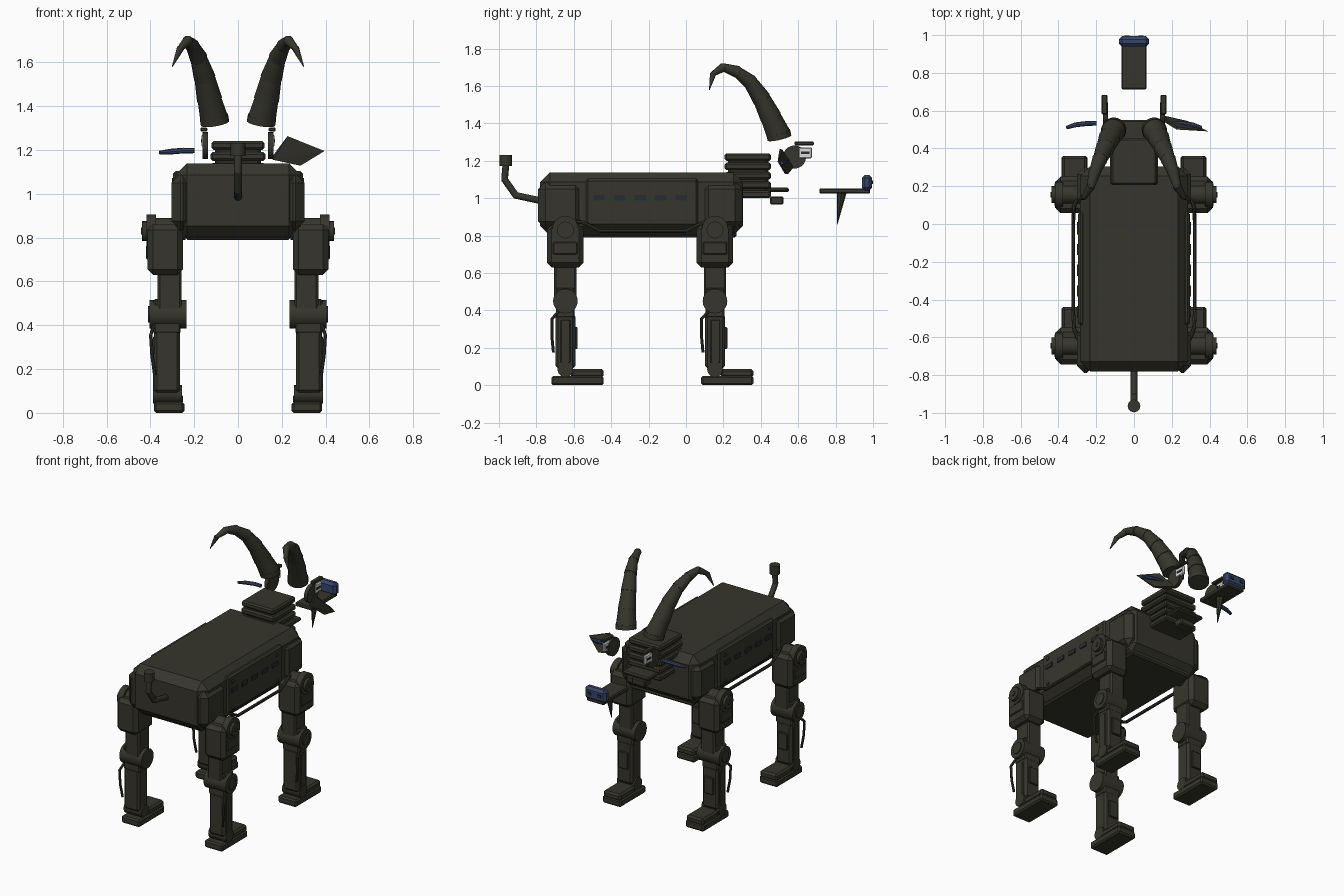
import bpy, bmesh, math
from mathutils import Vector, Matrix

if "Cube" in bpy.data.objects:
    bpy.data.objects.remove(bpy.data.objects["Cube"])


def material(name, c):
    m = bpy.data.materials.new(name)
    m.diffuse_color = (*c, 1)
    m.use_nodes = True
    m.node_tree.nodes["Principled BSDF"].inputs["Base Color"].default_value = m.diffuse_color
    return m


DARK = material("dark olive metal", (0.037, 0.036, 0.026))
SLOT = material("dark slate", (0.022, 0.025, 0.032))
BLUE = material("muted blue", (0.038, 0.060, 0.140))
WHITE = material("eye white", (0.72, 0.72, 0.72))


def finish(name, bm, mat, smooth=False):
    bmesh.ops.recalc_face_normals(bm, faces=bm.faces)
    me = bpy.data.meshes.new(name)
    bm.to_mesh(me)
    bm.free()
    me.materials.append(mat)
    ob = bpy.data.objects.new(name, me)
    bpy.context.collection.objects.link(ob)
    if smooth:
        bpy.context.view_layer.objects.active = ob
        ob.select_set(True)
        bpy.ops.object.shade_smooth_by_angle(angle=math.radians(35))
        ob.select_set(False)
    return ob


def box(name, x, y, z, mat=DARK, bevel=0.0):
    """Box from (min, max) ranges, optionally chamfered."""
    bm = bmesh.new()
    bmesh.ops.create_cube(bm, size=1)
    for v in bm.verts:
        for i, (a, b) in enumerate((x, y, z)):
            v.co[i] = (a + b) / 2 + v.co[i] * (b - a)
    if bevel:
        bmesh.ops.bevel(bm, geom=bm.edges[:], offset=bevel, segments=1, affect='EDGES')
    return finish(name, bm, mat)


def frustum(bm, a, b, r1, r2, n):
    a, b = Vector(a), Vector(b)
    d = b - a
    m = Matrix.Translation((a + b) / 2) @ d.to_track_quat('Z', 'Y').to_matrix().to_4x4()
    bmesh.ops.create_cone(bm, cap_ends=True, segments=n, radius1=r1, radius2=r2,
                          depth=d.length, matrix=m)


def rod(name, pts, radii, mat=DARK, n=16, step=0.0):
    """Chain of tapered sections; step adds a raised lip at each section base."""
    bm = bmesh.new()
    for i in range(len(pts) - 1):
        frustum(bm, pts[i], pts[i + 1], radii[i] + step, radii[i + 1], n)
        if 0 < i and not step:
            bmesh.ops.create_uvsphere(bm, u_segments=n, v_segments=6, radius=radii[i],
                                      matrix=Matrix.Translation(pts[i]))
    return finish(name, bm, mat, True)


def disc(name, x0, x1, y, z, r, mat=DARK, n=20):
    """Cylinder along x."""
    return rod(name, [(x0, y, z), (x1, y, z)], [r, r], mat, n)


def span(s, a, b):
    return tuple(sorted((s * a, s * b)))


# Torso
box("torso", (-0.285, 0.285), (-0.78, 0.305), (0.80, 1.138), DARK, 0.052)
box("belly_plate", (-0.24, 0.24), (-0.73, 0.27), (0.79, 0.84), DARK, 0.01)
for s, side in ((1, "right"), (-1, "left")):
    for tag, a, b in (("rear", -0.79, -0.55), ("front", 0.08, 0.302)):
        box(f"{side}_{tag}_corner_cap", span(s, 0.21, 0.303), (a, b), (0.835, 1.09), DARK, 0.04)
    box(f"{side}_side_panel", span(s, 0.26, 0.296), (-0.535, 0.065), (0.85, 1.105), DARK, 0.012)
    for i in range(5):
        y = -0.465 + 0.11 * i
        box(f"{side}_vent_{i}", span(s, 0.29, 0.303), (y - 0.03, y + 0.03), (0.988, 1.016), SLOT)
    for i, (y, z) in enumerate(((-0.48, 1.06), (-0.48, 0.88), (0.0, 1.06), (0.0, 0.88))):
        disc(f"{side}_bolt_{i}", s * 0.29, s * 0.302, y, z, 0.012, DARK, 10)
    rod(f"{side}_body_cable", [(s * 0.29, -0.62, 0.88), (s * 0.318, -0.55, 0.87),
                               (s * 0.322, -0.46, 0.825), (s * 0.322, 0.0, 0.825),
                               (s * 0.318, 0.09, 0.87), (s * 0.285, 0.20, 0.88)],
        [0.01] * 6, DARK, 8)

# Neck with stacked ribs
box("neck_core", (-0.105, 0.105), (0.225, 0.44), (1.0, 1.24), DARK, 0.015)
for i in range(5):
    z = 1.0 + 0.05 * i
    w = 0.126 if i < 4 else 0.122
    box(f"neck_rib_{i}", (-w, w), (0.207, 0.455), (z, z + 0.04), DARK, 0.01)
box("neck_front_plate", (-0.10, 0.10), (0.42, 0.55), (1.032, 1.056), DARK, 0.008)
box("throat_block", (-0.05, 0.05), (0.45, 0.52), (0.965, 1.01), DARK, 0.006)

# Jaw, nose and beard
box("jaw_plate", (-0.066, 0.066), (0.713, 0.985), (1.024, 1.052), DARK, 0.006)
box("nose", (-0.08, 0.08), (0.94, 0.994), (1.04, 1.125), BLUE, 0.016)
for s in (1, -1):
    box("nostril", span(s, 0.025, 0.05), (0.99, 0.999), (1.075, 1.095), SLOT)
rod("beard", [(0, 0.832, 1.03), (0, 0.808, 0.86)], [0.026, 0.002], DARK, 8)

# Eyes, brows and horns
for s, side in ((1, "right"), (-1, "left")):
    disc(f"{side}_eye_socket", s * 0.138, s * 0.163, 0.58, 1.22, 0.062)
    box(f"{side}_eye", span(s, 0.146, 0.166), (0.60, 0.674), (1.212, 1.272), WHITE, 0.006)
    box(f"{side}_pupil", span(s, 0.143, 0.169), (0.615, 0.66), (1.235, 1.249), SLOT)
    box(f"{side}_brow", span(s, 0.140, 0.172), (0.58, 0.684), (1.283, 1.303), DARK, 0.005)
    path = [(0.108, 0.495, 1.34), (0.130, 0.455, 1.43), (0.152, 0.405, 1.53),
            (0.180, 0.345, 1.62), (0.208, 0.275, 1.675), (0.228, 0.20, 1.70),
            (0.262, 0.145, 1.665), (0.300, 0.125, 1.58)]
    rad = [0.062, 0.055, 0.047, 0.038, 0.030, 0.021, 0.014, 0.002]
    pts = [(s * x, y, z) for x, y, z in path]
    rod(f"{side}_horn", pts, rad, DARK, 16, 0.003)
    bm = bmesh.new()
    for p, r in list(zip(pts, rad))[1:-1]:
        bmesh.ops.create_uvsphere(bm, u_segments=14, v_segments=8, radius=r,
                                  matrix=Matrix.Translation(p))
    finish(f"{side}_horn_joints", bm, DARK, True)
    rod(f"{side}_horn_collar", [(s * 0.105, 0.50, 1.322), (s * 0.110, 0.493, 1.352)],
        [0.066, 0.066], DARK, 16)
    # Inner ear strip
    rod(f"{side}_inner_ear", [(s * 0.198, 0.533, 1.197), (s * 0.25, 0.532, 1.197),
                              (s * 0.31, 0.525, 1.192), (s * 0.358, 0.51, 1.187)],
        [0.012, 0.013, 0.013, 0.009], BLUE, 8)

# Outer ear shell, on one side only
bm = bmesh.new()
for p in ((0.153, 0.575, 1.165), (0.16, 0.54, 1.155), (0.226, 0.50, 1.263), (0.226, 0.515, 1.26),
          (0.395, 0.49, 1.195), (0.285, 0.545, 1.128), (0.285, 0.53, 1.128)):
    bm.verts.new(p)
bmesh.ops.convex_hull(bm, input=bm.verts[:])
finish("outer_ear", bm, DARK)

# Tail
rod("tail", [(0, -0.77, 0.985), (0, -0.91, 1.015), (0, -0.97, 1.10), (0, -0.963, 1.18)],
    [0.018] * 4, DARK, 12)
rod("tail_tip", [(0, -0.963, 1.172), (0, -0.963, 1.232)], [0.034, 0.034], DARK, 12)

# Four identical legs
for s, side in ((1, "right"), (-1, "left")):
    for tag, y in (("rear", -0.645), ("front", 0.155)):
        n = f"{side}_{tag}_"
        disc(n + "hip_axle", s * 0.24, s * 0.38, y, 0.84, 0.05)
        disc(n + "hip_disc", s * 0.375, s * 0.418, y, 0.835, 0.07)
        disc(n + "hip_cap", s * 0.40, s * 0.437, y, 0.83, 0.045)
        disc(n + "hip_bolt", s * 0.43, s * 0.442, y, 0.83, 0.016, DARK, 10)
        box(n + "thigh", span(s, 0.252, 0.413), (y - 0.098, y + 0.097), (0.63, 0.86), DARK, 0.025)
        box(n + "thigh_plate", span(s, 0.40, 0.42), (y - 0.065, y + 0.065), (0.70, 0.765), DARK, 0.005)
        box(n + "upper_leg", span(s, 0.258, 0.367), (y - 0.06, y + 0.06), (0.44, 0.66), DARK, 0.01)
        disc(n + "knee", s * 0.235, s * 0.404, y, 0.45, 0.066)
        disc(n + "knee_cap", s * 0.39, s * 0.410, y, 0.45, 0.038)
        box(n + "knee_clamp", span(s, 0.262, 0.385), (y - 0.05, y + 0.05), (0.36, 0.52), DARK, 0.008)
        box(n + "shin", span(s, 0.265, 0.383), (y - 0.053, y + 0.053), (0.09, 0.38), DARK, 0.014)
        box(n + "shin_side_plate", span(s, 0.37, 0.388), (y - 0.025, y + 0.028), (0.12, 0.35), DARK, 0.005)
        box(n + "shin_front_plate", span(s, 0.29, 0.36), (y + 0.05, y + 0.066), (0.195, 0.31), DARK, 0.004)
        disc(n + "ankle", s * 0.255, s * 0.388, y, 0.085, 0.042)
        box(n + "foot", span(s, 0.245, 0.384), (y - 0.075, y + 0.205), (0.0, 0.05), DARK, 0.01)
        box(n + "toe", span(s, 0.25, 0.38), (y + 0.03, y + 0.205), (0.04, 0.087), DARK, 0.012)
        rod(n + "leg_cable", [(s * 0.385, y - 0.03, 0.40), (s * 0.398, y - 0.072, 0.355),
                              (s * 0.392, y - 0.072, 0.26), (s * 0.380, y - 0.064, 0.175)],
            [0.008] * 4, DARK, 8)
